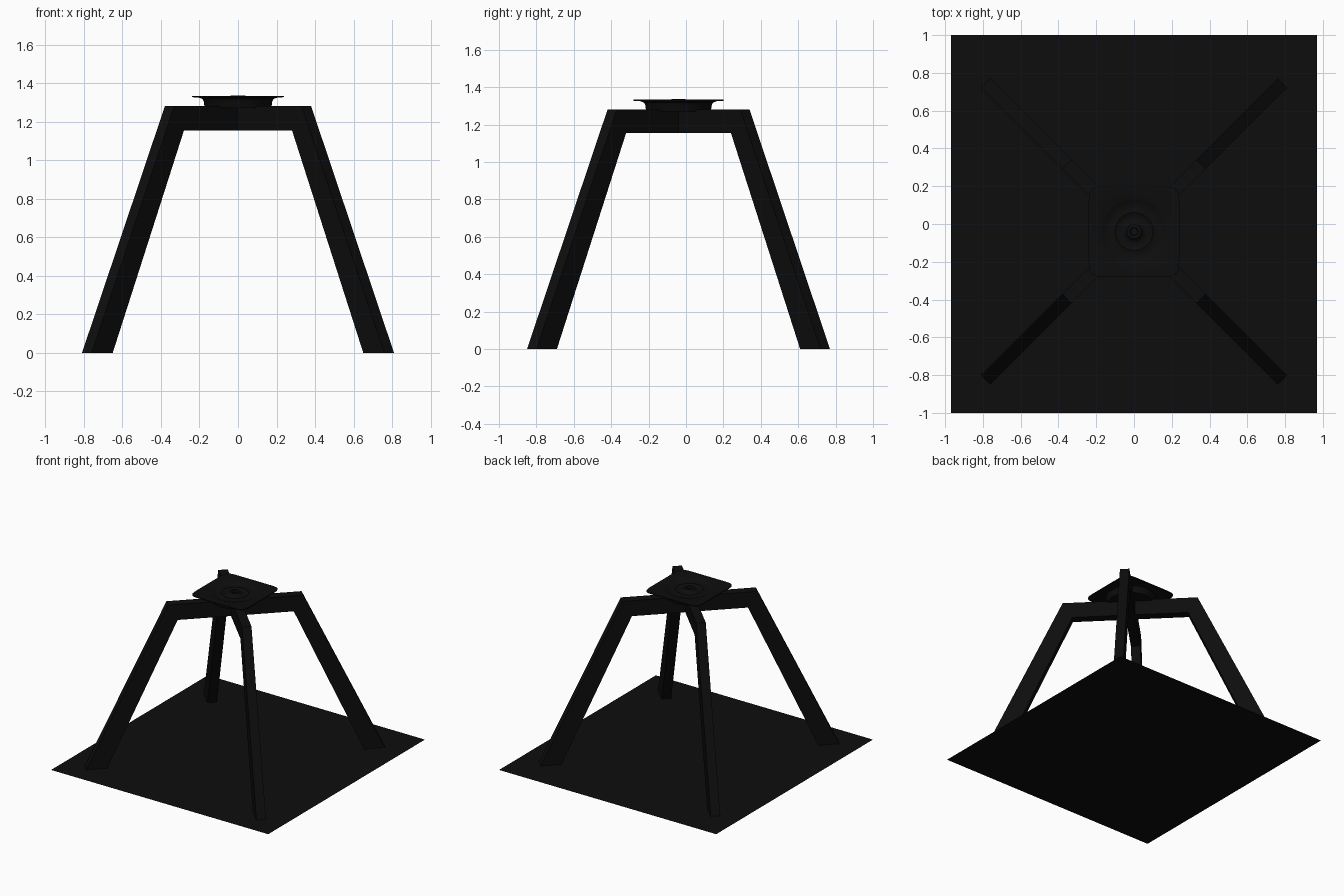
import bpy, bmesh, math

if "Cube" in bpy.data.objects:
    bpy.data.objects.remove(bpy.data.objects["Cube"])

CY = -0.04          # frame centre in y
N = 96              # segments around the plate

black = bpy.data.materials.new("near black")
black.diffuse_color = (0.004, 0.004, 0.004, 1)
black.use_nodes = True
black.node_tree.nodes["Principled BSDF"].inputs["Base Color"].default_value = black.diffuse_color


def make(name, bm):
    bmesh.ops.recalc_face_normals(bm, faces=bm.faces)
    me = bpy.data.meshes.new(name)
    bm.to_mesh(me)
    bm.free()
    me.materials.append(black)
    ob = bpy.data.objects.new(name, me)
    bpy.context.collection.objects.link(ob)
    return ob


# Floor sheet
bm = bmesh.new()
bm.faces.new([bm.verts.new(p) for p in
              [(-0.97, -1, 0), (0.97, -1, 0), (0.97, 1, 0), (-0.97, 1, 0)]])
make("floor_sheet", bm)

# Two crossing arched leg frames: half outline mirrored, extruded sideways
half = [(0.785, 0.0), (0.355, 1.28), (-0.355, 1.28), (-0.785, 0.0)]
inner = [(-0.675, 0.0), (-0.305, 1.155), (0.305, 1.155), (0.675, 0.0)]
outline = [(x * math.sqrt(2), z) for x, z in half + inner]


def arch(name, angle, w=0.035):
    bm = bmesh.new()
    c, s = math.cos(angle), math.sin(angle)
    rows = [[bm.verts.new((r * c - d * s, r * s + d * c + CY, z))
             for r, z in outline] for d in (-w, w)]
    n = len(outline)
    for i in range(n):
        j = (i + 1) % n
        bm.faces.new((rows[0][i], rows[0][j], rows[1][j], rows[1][i]))
    for row in rows:                       # left leg, beam, right leg sides
        for quad in ((0, 1, 6, 7), (1, 2, 5, 6), (2, 3, 4, 5)):
            bm.faces.new([row[k] for k in quad])
    return make(name, bm)


arch("leg_frame_a", math.radians(45))
arch("leg_frame_b", math.radians(-45))

# Swivel plate: lofted rings (size, height, roundness power; 2 is a circle)
rings = [(0.17, 1.27, 2), (0.175, 1.285, 2), (0.178, 1.305, 2),
         (0.185, 1.318, 2), (0.205, 1.325, 2), (0.24, 1.327, 10),
         (0.24, 1.334, 10), (0.18, 1.334, 2), (0.165, 1.328, 2),
         (0.145, 1.318, 2), (0.12, 1.316, 2), (0.10, 1.322, 2),
         (0.085, 1.314, 2), (0.06, 1.314, 2), (0.045, 1.322, 2),
         (0.038, 1.336, 2), (0.022, 1.336, 2), (0.018, 1.32, 2)]
bm = bmesh.new()
loops = []
for size, z, p in rings:
    loop = []
    for i in range(N):
        a = 2 * math.pi * i / N
        c, s = math.cos(a), math.sin(a)
        r = size / (abs(c) ** p + abs(s) ** p) ** (1 / p)
        loop.append(bm.verts.new((r * c, r * s + CY, z)))
    loops.append(loop)
for a, b in zip(loops, loops[1:]):
    for i in range(N):
        j = (i + 1) % N
        bm.faces.new((a[i], a[j], b[j], b[i]))
bm.faces.new(loops[0])
bm.faces.new(loops[-1])
plate = make("swivel_plate", bm)
bpy.context.view_layer.objects.active = plate
plate.select_set(True)
bpy.ops.object.shade_smooth_by_angle(angle=math.radians(40))
